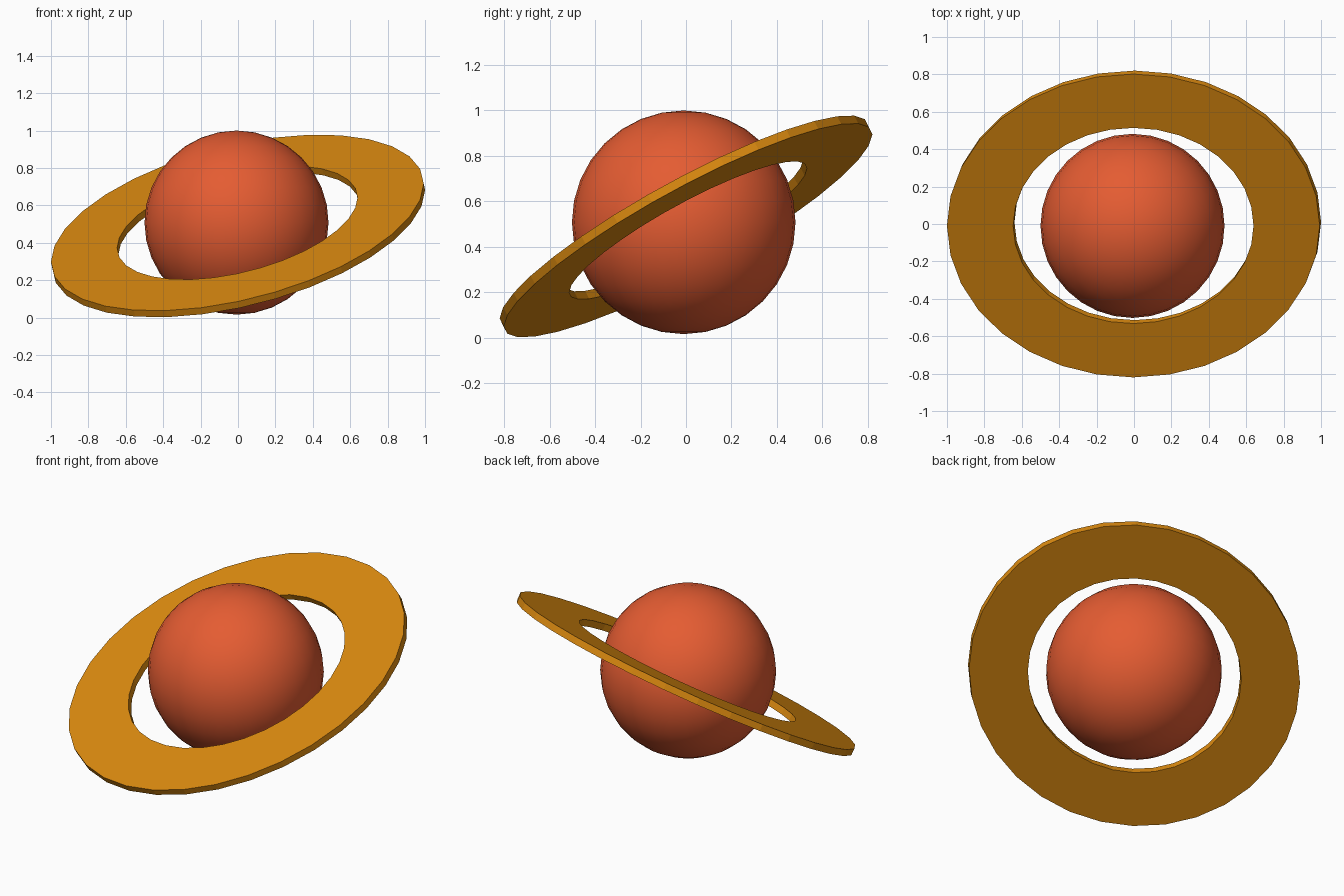
import bpy
import bmesh
import math
from mathutils import Vector

cube = bpy.data.objects.get("Cube")
if cube:
    bpy.data.objects.remove(cube, do_unlink=True)


def make_material(name, color):
    mat = bpy.data.materials.new(name)
    mat.use_nodes = True
    mat.diffuse_color = color
    mat.node_tree.nodes["Principled BSDF"].inputs["Base Color"].default_value = color
    return mat


def add_object(name, bm, mat, location):
    bmesh.ops.recalc_face_normals(bm, faces=bm.faces)
    mesh = bpy.data.meshes.new(name)
    bm.to_mesh(mesh)
    bm.free()
    mesh.materials.append(mat)
    obj = bpy.data.objects.new(name, mesh)
    obj.location = location
    bpy.context.collection.objects.link(obj)
    return obj


planet_red = make_material("planet orange red", (0.78, 0.107, 0.032, 1))
ring_gold = make_material("ring gold", (0.70, 0.25, 0.005, 1))

# Planet: smooth ball
bm = bmesh.new()
bmesh.ops.create_uvsphere(bm, u_segments=32, v_segments=16, radius=0.492)
for face in bm.faces:
    face.smooth = True
add_object("planet", bm, planet_red, (-0.008, -0.01, 0.508))

# Ring: tilted, slightly oval flat band with a rectangular section
SIDES = 32
THICKNESS = 0.04
HOLE = 0.645
axis_x = Vector((0.9965, 0, 0.209))
axis_y = Vector((0, 0.811, 0.422))
normal = axis_x.cross(axis_y).normalized()
section = [(1, 0.5), (HOLE, 0.5), (HOLE, -0.5), (1, -0.5)]

bm = bmesh.new()
loops = []
for i in range(SIDES):
    a = math.tau * i / SIDES
    spoke = axis_x * math.cos(a) + axis_y * math.sin(a)
    loops.append([bm.verts.new(spoke * r + normal * h * THICKNESS) for r, h in section])
for i, here in enumerate(loops):
    there = loops[(i + 1) % SIDES]
    for j in range(4):
        k = (j + 1) % 4
        bm.faces.new((here[j], there[j], there[k], here[k]))
add_object("ring", bm, ring_gold, (0, 0, 0.49))
